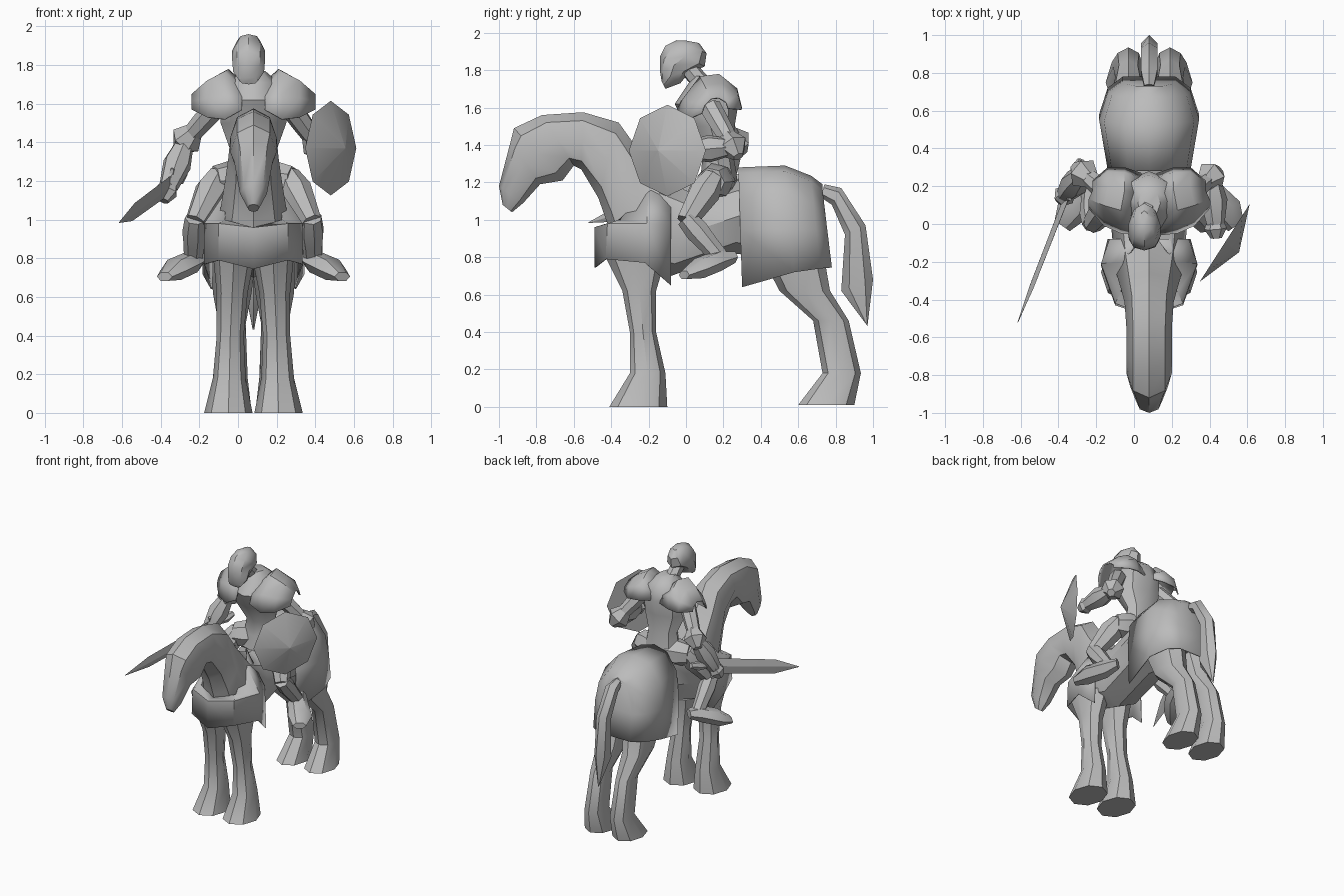
import bpy, bmesh
from math import cos, sin, pi, radians
from mathutils import Vector as V

cube = bpy.data.objects.get("Cube")
if cube:
    bpy.data.objects.remove(cube, do_unlink=True)

CX = 0.08   # symmetry line of horse and rider

grey = bpy.data.materials.new("plain grey")
grey.use_nodes = True
grey.diffuse_color = (0.5, 0.5, 0.5, 1)
grey.node_tree.nodes["Principled BSDF"].inputs["Base Color"].default_value = (0.5, 0.5, 0.5, 1)


def skin(name, rings, closed=True, caps=(True, True), angle=40, thick=0):
    """Join consecutive point rings with faces."""
    bm = bmesh.new()
    rows = [[bm.verts.new(p) for p in r] for r in rings]
    n = len(rows[0])
    for a, b in zip(rows, rows[1:]):
        for i in range(n if closed else n - 1):
            j = (i + 1) % n
            bm.faces.new((a[i], a[j], b[j], b[i]))
    for row, cap in zip((rows[0], rows[-1]), caps):
        if cap:
            bm.faces.new(row)
    bmesh.ops.remove_doubles(bm, verts=bm.verts, dist=0.0005)
    bmesh.ops.recalc_face_normals(bm, faces=bm.faces)
    mesh = bpy.data.meshes.new(name)
    bm.to_mesh(mesh)
    bm.free()
    ob = bpy.data.objects.new(name, mesh)
    bpy.context.collection.objects.link(ob)
    mesh.materials.append(grey)
    bpy.ops.object.select_all(action='DESELECT')
    ob.select_set(True)
    bpy.context.view_layer.objects.active = ob
    bpy.ops.object.shade_smooth_by_angle(angle=radians(angle))
    if thick:
        mod = ob.modifiers.new("thickness", 'SOLIDIFY')
        mod.thickness = thick
    return ob


def ellipse(c, u, v, n):
    return [c + u * cos(2 * pi * i / n) + v * sin(2 * pi * i / n) for i in range(n)]


def profile_loft(name, sections, x=CX, n=8, **kw):
    """Sections: upper (y, z), lower (y, z), half width."""
    rings = []
    for yt, zt, yb, zb, w in sections:
        a, b = V((x, yt, zt)), V((x, yb, zb))
        rings.append(ellipse((a + b) / 2, (a - b) / 2, V((w, 0, 0)), n))
    return skin(name, rings, **kw)


def column(name, sections, x=CX, side=0, n=8, **kw):
    """Sections: height, front y, back y, sideways offset, half width."""
    rings = [ellipse(V((x + side * d, (y0 + y1) / 2, z)), V((0, (y0 - y1) / 2, 0)), V((w, 0, 0)), n)
             for z, y0, y1, d, w in sections]
    return skin(name, rings, **kw)


def limb(name, a, b, radii, n=7):
    """Straight limb with radii spread evenly from a to b."""
    a, b = V(a), V(b)
    q = (b - a).to_track_quat('Z', 'Y')
    u, v = q @ V((1, 0, 0)), q @ V((0, 1, 0))
    last = len(radii) - 1
    return skin(name, [ellipse(a.lerp(b, i / last), u * r, v * r, n) for i, r in enumerate(radii)])


# Horse head, neck and barrel
profile_loft("horse_body", [
    (-0.98, 1.08, -0.93, 1.04, 0.03), (-1.0, 1.18, -0.87, 1.09, 0.07),
    (-0.94, 1.41, -0.78, 1.19, 0.10), (-0.92, 1.49, -0.66, 1.21, 0.12),
    (-0.77, 1.56, -0.60, 1.29, 0.12), (-0.55, 1.575, -0.56, 1.27, 0.12),
    (-0.36, 1.52, -0.47, 1.12, 0.13), (-0.26, 1.38, -0.42, 0.98, 0.15),
    (-0.10, 1.20, -0.38, 0.80, 0.18), (0.04, 1.14, -0.08, 0.70, 0.20),
    (0.30, 1.22, 0.26, 0.82, 0.21), (0.58, 1.22, 0.55, 0.78, 0.22),
    (0.72, 1.12, 0.72, 0.82, 0.12)])

# Horse tail
profile_loft("horse_tail", [
    (0.74, 1.19, 0.72, 1.12, 0.03), (0.83, 1.17, 0.78, 1.08, 0.05),
    (0.96, 0.97, 0.85, 0.92, 0.05), (1.0, 0.68, 0.83, 0.62, 0.05),
    (0.97, 0.43, 0.965, 0.44, 0.005)], n=6)

# Horse legs
for label, s in (("left", 1), ("right", -1)):
    column("front_leg_" + label, [
        (0.0, -0.41, -0.10, 0.13, 0.125), (0.18, -0.30, -0.11, 0.125, 0.085),
        (0.40, -0.30, -0.16, 0.12, 0.07), (0.62, -0.34, -0.16, 0.11, 0.08),
        (0.82, -0.44, -0.10, 0.10, 0.11)], side=s)
    column("hind_leg_" + label, [
        (0.01, 0.60, 0.90, 0.12, 0.11), (0.18, 0.73, 0.935, 0.11, 0.08),
        (0.46, 0.68, 0.87, 0.11, 0.07), (0.62, 0.50, 0.77, 0.11, 0.10),
        (0.85, 0.38, 0.73, 0.10, 0.12)], side=s)

# Rear cloth draped over the hindquarters
rings = []
for y, lean, w, top, hem in ((0.28, 0.02, 0.22, 1.28, 0.64), (0.53, 0.05, 0.265, 1.29, 0.72),
                             (0.67, 0.05, 0.22, 1.235, 0.74), (0.73, 0.05, 0.14, 1.19, 0.745)):
    half = [(w, hem, 1), (w, 0.95, 0.5), (w * 0.9, top - 0.15, 0.25), (w * 0.5, top - 0.03, 0)]
    pts = [(-a, z, k) for a, z, k in half] + [(0, top, 0)] + half[::-1]
    rings.append([V((CX + a, y + lean * k, z)) for a, z, k in pts])
skin("rear_cloth", rings, closed=False, caps=(False, True), thick=0.008)

# Chest cloth wrapped around the shoulders
rows = [
    [(0.22, -0.08, 0.65), (0.255, -0.22, 0.77), (0.18, -0.43, 0.79), (0, -0.49, 0.745)],
    [(0.21, -0.08, 0.97), (0.255, -0.21, 0.98), (0.18, -0.42, 0.98), (0, -0.49, 0.96)],
    [(0.05, -0.08, 1.23), (0.14, -0.20, 1.15), (0.15, -0.36, 1.0), (0, -0.42, 0.96)]]
rings = [[V((CX + x, y, z)) for x, y, z in r] + [V((CX - x, y, z)) for x, y, z in r[-2::-1]] for r in rows]
skin("chest_cloth", rings, closed=False, caps=(False, False), thick=0.008)

# Rider torso, neck and helmet
column("rider_torso", [
    (1.14, 0.06, 0.28, 0, 0.15), (1.25, 0.08, 0.27, 0, 0.14), (1.36, 0.09, 0.25, 0, 0.12),
    (1.50, 0.0, 0.26, 0, 0.17), (1.62, -0.06, 0.28, 0, 0.17),
    (1.71, 0.0, 0.26, 0, 0.13), (1.77, 0.04, 0.18, 0, 0.06)])
limb("rider_neck", (0.07, 0.12, 1.68), (0.055, 0.0, 1.83), (0.065, 0.05, 0.05))
profile_loft("rider_head", [
    (-0.13, 1.74, -0.11, 1.70, 0.05), (-0.14, 1.80, -0.03, 1.73, 0.08),
    (-0.14, 1.87, 0.01, 1.78, 0.085), (-0.11, 1.93, 0.10, 1.82, 0.085),
    (-0.05, 1.96, 0.11, 1.89, 0.06), (0.0, 1.958, 0.07, 1.945, 0.02)], x=0.055)

# Shoulder plates: open arches narrowing outward
for label, s in (("left", 1), ("right", -1)):
    rings = []
    for d, top, hem, y0, y1 in ((0.04, 1.70, 1.57, -0.06, 0.27), (0.13, 1.78, 0.5 + 1.02, -0.05, 0.30),
                                (0.22, 1.73, 1.53, -0.01, 0.30), (0.30, 1.655, 1.57, 0.08, 0.23)):
        m, h = (y0 + y1) / 2, (y1 - y0) / 2
        rings.append([V((CX + s * (d + 0.02 * (k < 0)), m + h * k, hem + (top - hem) * f))
                      for k, f in ((-1, 0), (-0.8, 0.5), (-0.3, 0.95), (0.3, 1), (0.85, 0.7), (1, 0.3))])
    skin("shoulder_plate_" + label, rings, closed=False, caps=(False, False), thick=0.01)

# Rider legs and boots
for label, s in (("left", 1), ("right", -1)):
    def at(d, y, z):
        return (CX + s * d, y, z)
    limb("hip_" + label, at(0.04, 0.19, 1.21), at(0.20, 0.13, 1.20), (0.08, 0.10, 0.08))
    limb("thigh_" + label, at(0.18, 0.15, 1.23), at(0.30, 0.0, 0.99), (0.06, 0.085, 0.07, 0.055))
    limb("shin_" + label, at(0.30, 0.0, 1.01), at(0.31, 0.18, 0.80), (0.055, 0.065, 0.055, 0.05))
    rings = []
    for d, y, z, w, h in ((0.28, 0.25, 0.80, 0.04, 0.035), (0.32, 0.17, 0.78, 0.06, 0.06),
                          (0.41, 0.07, 0.74, 0.07, 0.06), (0.46, -0.01, 0.705, 0.04, 0.025)):
        rings.append(ellipse(V(at(d, y, z)), V((s * w, w * 0.7, 0)), V((0, 0, h)), 6))
    skin("boot_" + label, rings)

# Arms with flared elbow cuffs and gauntlets
arms = {"left": ((0.26, 0.13, 1.60), (0.41, 0.25, 1.39), (0.43, 0.0, 1.37)),
        "right": ((-0.10, 0.13, 1.60), (-0.27, 0.27, 1.41), (-0.36, 0.16, 1.17))}
for label, pts in arms.items():
    shoulder, elbow, hand = map(V, pts)
    limb("upper_arm_" + label, shoulder, elbow, (0.06, 0.055, 0.045))
    limb("elbow_cuff_" + label, shoulder.lerp(elbow, 0.75), elbow.lerp(shoulder, -0.25), (0.05, 0.085, 0.03), n=6)
    limb("forearm_" + label, elbow, hand, (0.045, 0.075, 0.05))
    limb("hand_" + label, hand.lerp(elbow, 0.1), hand.lerp(elbow, -0.3), (0.04, 0.06, 0.03), n=6)

# Shield: octagon with a shallow outward peak
centre, along = V((0.48, -0.10, 1.37)), V((0.54, 0.84, 0))
out, up = V((0.84, -0.54, 0)), V((0, 0, 1))
rings = [ellipse(centre + out * o, along * r, up * r, 8) for r, o in ((0.245, 0), (0.002, 0.09))]
skin("shield", [[p for p in r] for r in rings], angle=30)

# Sword: blade, guard and grip along one line
hilt, tip = V((-0.35, 0.16, 1.18)), V((-0.615, -0.52, 0.985))
axis = (tip - hilt).normalized()
flat = axis.cross(V((0.25, 0, 1))).normalized()
edge = flat.cross(axis)
rings = [ellipse(hilt.lerp(tip, t), edge * w, flat * h, 4)
         for t, w, h in ((0, 0.055, 0.015), (0.72, 0.05, 0.012), (1, 0.002, 0.002))]
skin("sword_blade", rings, angle=20)
limb("sword_guard", hilt - edge * 0.09, hilt + edge * 0.09, (0.012, 0.025, 0.012), n=4)
limb("sword_grip", hilt, hilt - axis * 0.2, (0.02, 0.02, 0.035, 0.02), n=6)
